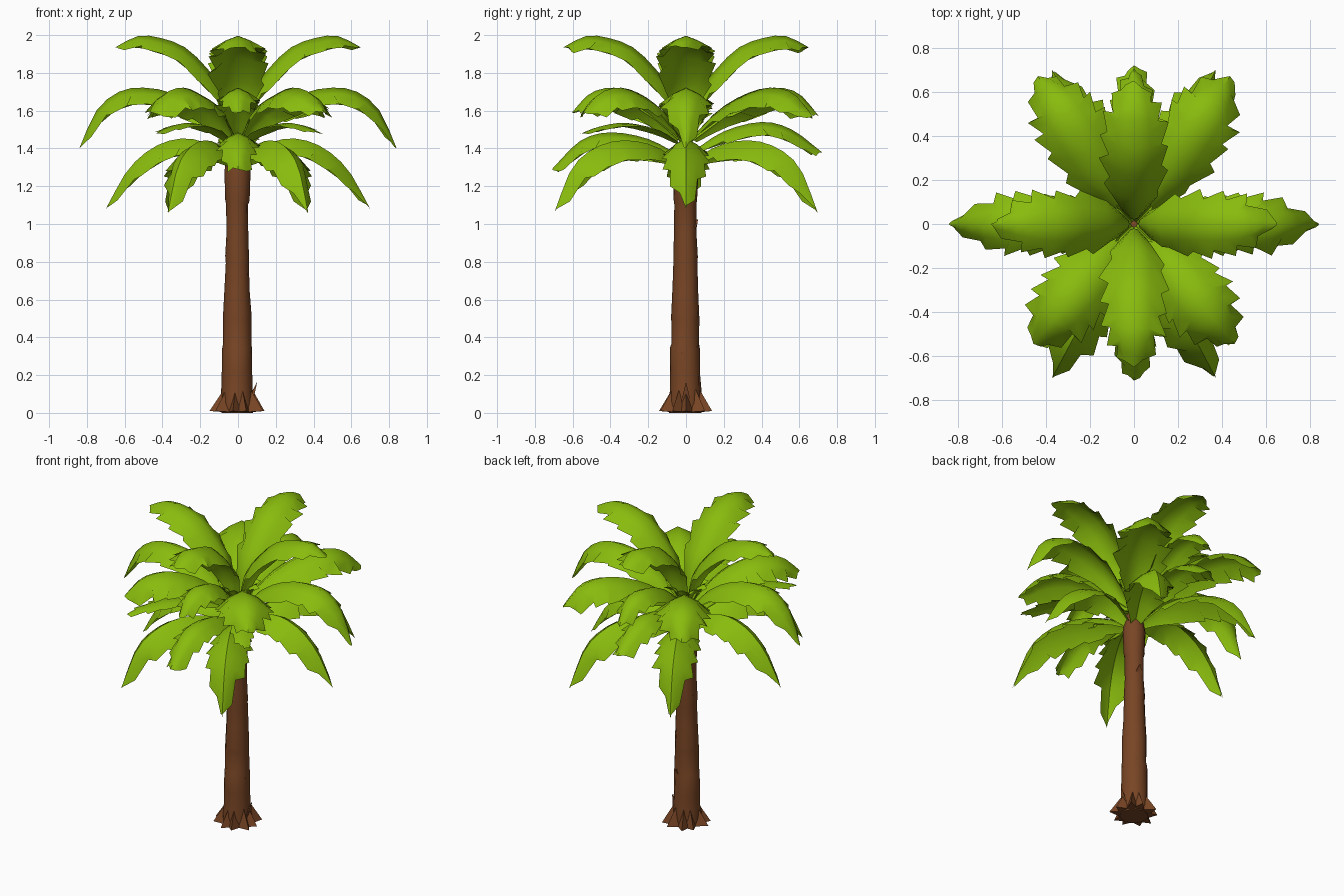
import bpy, bmesh, math, random
from mathutils import Vector

if "Cube" in bpy.data.objects:
    bpy.data.objects.remove(bpy.data.objects["Cube"])

random.seed(4)


def material(name, color):
    m = bpy.data.materials.new(name)
    m.diffuse_color = (*color, 1)
    m.use_nodes = True
    m.node_tree.nodes["Principled BSDF"].inputs["Base Color"].default_value = m.diffuse_color
    return m


GREEN = material("leaf green", (0.25, 0.5, 0.004))
BROWN = material("bark brown", (0.19, 0.06, 0.018))


def finish(bm, name, mat, angle):
    me = bpy.data.meshes.new(name)
    bm.to_mesh(me)
    bm.free()
    ob = bpy.data.objects.new(name, me)
    bpy.context.collection.objects.link(ob)
    me.materials.append(mat)
    bpy.ops.object.select_all(action='DESELECT')
    ob.select_set(True)
    bpy.context.view_layer.objects.active = ob
    bpy.ops.object.shade_smooth_by_angle(angle=math.radians(angle))
    return ob


def spline(pts, t):
    """Catmull-Rom point on a (radius, height) path, t in 0..1."""
    p = [Vector(q) for q in pts]
    p = [2 * p[0] - p[1]] + p + [2 * p[-1] - p[-2]]
    f = t * (len(pts) - 1)
    i = min(int(f), len(pts) - 2)
    u = f - i
    a, b, c, d = p[i:i + 4]
    return 0.5 * (2 * b + (c - a) * u + (2 * a - 5 * b + 4 * c - d) * u * u
                  + (3 * b - a - 3 * c + d) * u ** 3)


def frond(name, path, half, angle, tip=0.0, droop=0.7, rows=12):
    """Arched leaf sheet with saw-toothed edges, following a path outward."""
    bm = bmesh.new()
    a = math.radians(angle)
    out, side = Vector((math.cos(a), math.sin(a), 0)), Vector((-math.sin(a), math.cos(a), 0))
    grid = []
    for i in range(rows + 1):
        t = i / rows
        p = spline(path, t)
        q = spline(path, min(t + 0.02, 1)) - spline(path, max(t - 0.02, 0))
        q.normalize()
        forward = out * q.x + Vector((0, 0, q.y))
        normal = Vector((0, 0, q.x)) - out * q.y
        # narrow stalk, broad middle, tapered end
        w = half * min(1, 0.22 + 2.8 * t)
        if t > 0.62:
            w *= tip + (1 - tip) * (1 - ((t - 0.62) / 0.38) ** 1.7)
        row = []
        for c in (-1, -0.55, 0, 0.55, 1):
            k, shift = w * c, 0
            if abs(c) == 1 and t > 0.15:
                tooth = i % 2 == (c > 0)
                k *= (1.14 if tooth else 0.88) + random.uniform(-0.06, 0.06)
                shift = 0.035 if tooth and i < rows else -0.01
            if i == rows:
                shift += 0.0 if c == 0 else random.uniform(-0.03, 0.0)
            pos = out * p.x + Vector((0, 0, p.y)) + side * k + forward * shift
            row.append(bm.verts.new(pos - normal * (w * droop * abs(c) ** 1.7)))
        grid.append(row)
    for r0, r1 in zip(grid, grid[1:]):
        for j in range(4):
            bm.faces.new((r0[j], r1[j], r1[j + 1], r0[j + 1]))
    bmesh.ops.remove_doubles(bm, verts=bm.verts, dist=0.0005)
    finish(bm, name, GREEN, 50)


# Top crown: four upright fronds
top = [(0.02, 1.5), (0.06, 1.68), (0.16, 1.82), (0.28, 1.935), (0.41, 1.985), (0.53, 1.995), (0.65, 1.935)]
for a in (0, 90, 180, 270):
    frond("top_frond", top, 0.135, a, 0.15 if a % 180 == 0 else 0.5, 0.6)

# Upper tier: long side fronds, four diagonals, short front and back fronds
upper_side = [(0.03, 1.43), (0.17, 1.59), (0.34, 1.69), (0.5, 1.722), (0.63, 1.7), (0.75, 1.6), (0.84, 1.4)]
upper_back = [(0.03, 1.45), (0.2, 1.6), (0.38, 1.69), (0.54, 1.722), (0.68, 1.69), (0.8, 1.57)]
upper_front = [(0.03, 1.45), (0.18, 1.61), (0.32, 1.69), (0.46, 1.722), (0.6, 1.69), (0.71, 1.59)]
for a in (0, 180):
    frond("upper_side_frond", upper_side, 0.125, a, 0.1)
for a in (57, 123):
    frond("upper_back_frond", upper_back, 0.15, a, 0.4)
for a in (-50, -130):
    frond("upper_front_frond", upper_front, 0.155, a, 0.4)
frond("upper_rear_middle_frond", [(r * 0.88, z) for r, z in upper_back], 0.1, 90, 0.3)
frond("upper_front_middle_frond", [(r * 0.85, z) for r, z in upper_front], 0.1, 270, 0.3)

# Middle tier: back and front fronds, and flat front diagonals
middle_back = [(0.03, 1.38), (0.2, 1.49), (0.4, 1.54), (0.56, 1.5), (0.72, 1.38)]
middle_front = [(0.03, 1.36), (0.2, 1.45), (0.4, 1.485), (0.56, 1.44), (0.71, 1.29)]
middle_flat = [(0.03, 1.42), (0.2, 1.5), (0.4, 1.535), (0.56, 1.52), (0.7, 1.48)]
frond("middle_back_frond", middle_back, 0.1, 90, 0.5)
frond("middle_front_frond", middle_front, 0.1, 270, 0.5)
for a in (-52, -128):
    frond("middle_flat_frond", middle_flat, 0.07, a, 0.2, 0.25)

# Lower tier: drooping sides and diagonals
low_side = [(0.03, 1.32), (0.15, 1.42), (0.29, 1.453), (0.44, 1.41), (0.58, 1.29), (0.7, 1.08)]
low_diagonal = [(0.03, 1.32), (0.18, 1.41), (0.36, 1.443), (0.53, 1.41), (0.68, 1.3), (0.79, 1.06)]
for a in (0, 180):
    frond("lower_side_frond", low_side, 0.11, a, 0.05, 0.8)
for a in (62, 118, -62, -118):
    frond("lower_diagonal_frond", low_diagonal, 0.12, a, 0.05, 0.85)

# Young leaves filling the heart of the crown
heart = [(0.0, 1.4), (0.04, 1.52), (0.08, 1.58), (0.14, 1.6)]
for i in range(8):
    frond("heart_leaf", heart, 0.04, 22 + 45 * i, 0.1, 0.5, 5)

# Trunk: stacked uneven rings
SIDES = 12
profile = [(0.0, 0.085), (0.05, 0.088), (0.12, 0.082), (0.22, 0.079), (0.34, 0.078), (0.36, 0.074),
           (0.5, 0.073), (0.53, 0.074), (0.66, 0.067), (0.8, 0.062), (0.83, 0.064), (0.95, 0.058),
           (1.1, 0.058), (1.13, 0.063), (1.28, 0.068), (1.38, 0.055), (1.44, 0.02)]
bm = bmesh.new()
rings = []
for z, r in profile:
    ring = []
    for s in range(SIDES):
        a = math.tau * s / SIDES
        k = r * random.uniform(0.97, 1.04)
        dz = random.uniform(-0.01, 0.01) if 0 < z < 1.4 else 0
        ring.append(bm.verts.new((k * math.cos(a) - 0.004, k * math.sin(a) - 0.003, z + dz)))
    rings.append(ring)
for r0, r1 in zip(rings, rings[1:]):
    for s in range(SIDES):
        n = (s + 1) % SIDES
        bm.faces.new((r0[s], r0[n], r1[n], r1[s]))
bm.faces.new(rings[-1])
bm.faces.new(rings[0][::-1])
finish(bm, "trunk", BROWN, 60)


def spike(bm, angle, base_r, z_low, z_high, width, tip_r, tip_z):
    """Three-sided pointed flake standing off the trunk."""
    def at(r, s, z):
        return bm.verts.new((r * math.cos(angle) - s * math.sin(angle),
                             r * math.sin(angle) + s * math.cos(angle), z))
    ring = [at(base_r, -width, z_low), at(base_r, width, z_low), at(base_r - 0.008, 0, z_high)]
    tip = at(tip_r, 0, tip_z)
    for i in range(3):
        bm.faces.new((ring[i], ring[(i + 1) % 3], tip))


# Pointed roots around the foot
bm = bmesh.new()
for i in range(10):
    spike(bm, math.tau * (i + 0.2 * (i % 2)) / 10, 0.08, 0.005, 0.13, 0.035,
          random.uniform(0.14, 0.16), 0.01)
finish(bm, "roots", BROWN, 30)

# Loose bark flakes
bm = bmesh.new()
spike(bm, 0.0, 0.075, 0.04, 0.1, 0.03, 0.102, 0.165)
for a, z in ((-1.7, 0.5), (-1.8, 0.32), (-0.3, 0.3), (1.2, 0.35), (2.6, 0.55), (2.9, 0.85), (1.5, 1.0)):
    r = 0.074 - 0.016 * z
    spike(bm, a, r - 0.005, z - 0.03, z + 0.02, 0.025, r + 0.006, z + 0.025)
finish(bm, "bark_flakes", BROWN, 30)
